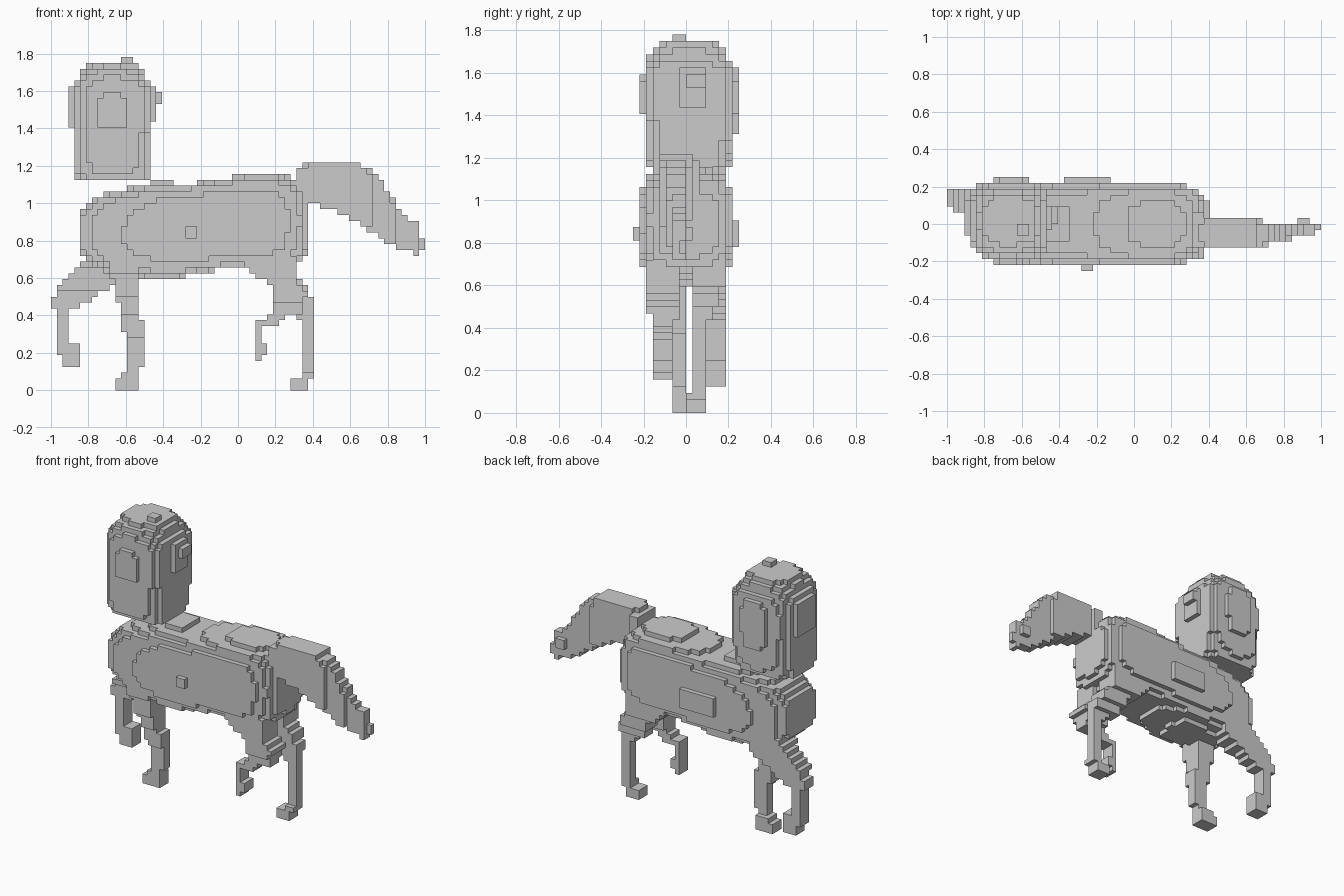
import bpy
import bmesh

NX, NY, NZ = 64, 16, 57
H = 1 / 32
CELLS = [(i, j, k) for i in range(NX) for j in range(NY) for k in range(NZ)]


def corner(g):
    return (-1 + g[0] * H, -.25 + g[1] * H, g[2] * H)


def centre(c):
    return corner([n + .5 for n in c])


def interp(stations, t):
    """Linear blend of the values stored at stations (t, values...)."""
    for a, b in zip(stations, stations[1:]):
        if a[0] <= t <= b[0]:
            f = (t - a[0]) / (b[0] - a[0])
            return [p + (q - p) * f for p, q in zip(a[1:], b[1:])]
    return None


def loft(axis, stations, power):
    """Rounded-box sections (t, u0, u1, v0, v1) along x or z."""
    def inside(p):
        t, u, v = (p[0], p[1], p[2]) if axis == 'x' else (p[2], p[0], p[1])
        s = interp(stations, t)
        if s is None:
            return False
        a = abs(2 * u - s[0] - s[1]) / (s[1] - s[0])
        b = abs(2 * v - s[2] - s[3]) / (s[3] - s[2])
        return a ** power + b ** power <= 1
    return inside


def limb(profile, widths):
    """Side outline in x, z with a y range changing over height."""
    def inside(p):
        w = interp(widths, p[2])
        if w is None or not w[0] <= p[1] <= w[1]:
            return False
        hit = False
        for (ax, az), (bx, bz) in zip(profile, profile[1:] + profile[:1]):
            if (az > p[2]) != (bz > p[2]) and p[0] < ax + (bx - ax) * (p[2] - az) / (bz - az):
                hit = not hit
        return hit
    return inside


def box(x0, x1, y0, y1, z0, z1):
    return lambda p: x0 < p[0] < x1 and y0 < p[1] < y1 and z0 < p[2] < z1


def any_of(*tests):
    return lambda p: any(t(p) for t in tests)


parts = {}

# Barrel, chest and rump, with raised patches on the flanks
parts["body"] = any_of(
    loft('x', [
        (-.85, -.14, .14, .735, .96), (-.78, -.175, .175, .68, 1.03),
        (-.66, -.20, .20, .61, 1.06), (-.46, -.213, .213, .60, 1.11),
        (-.34, -.225, .225, .60, 1.105), (-.20, -.225, .225, .63, 1.11),
        (0, -.225, .225, .655, 1.145), (.2, -.22, .22, .655, 1.15),
        (.28, -.20, .205, .67, 1.14), (.34, -.165, .18, .70, 1.10),
        (.375, -.11, .13, .76, 1.00)], 3.6),
    box(-.47, -.34, -.1, .1, 1.0, 1.125),
    box(-.37, -.14, 0, .26, .77, .90),
    box(-.27, -.21, -.26, 0, .80, .86))

# Tall rounded head with flat base, side tabs and a small crown bump
parts["head"] = any_of(
    loft('z', [
        (1.11, -.875, -.46, -.165, .185), (1.20, -.88, -.455, -.185, .212),
        (1.30, -.88, -.455, -.195, .235), (1.43, -.88, -.455, -.206, .24),
        (1.56, -.88, -.455, -.206, .24), (1.62, -.88, -.455, -.20, .235),
        (1.67, -.85, -.49, -.175, .20), (1.72, -.82, -.52, -.135, .165),
        (1.752, -.79, -.53, -.08, .13)], 3.1),
    box(-.62, -.56, -.065, 0, 1.73, 1.79),
    box(-.91, -.7, -.07, .13, 1.40, 1.62),
    box(-.6, -.437, -.035, .10, 1.43, 1.62),
    box(-.6, -.40, 0, .09, 1.53, 1.59))

# Arched, tapering tail
parts["tail"] = any_of(
    loft('x', [
        (.30, -.125, .07, 1.02, 1.17), (.38, -.128, .04, 1.0, 1.215),
        (.50, -.128, .034, .965, 1.225), (.62, -.128, .034, .91, 1.22),
        (.64, -.125, .025, .90, 1.215), (.72, -.11, .005, .84, 1.18),
        (.78, -.10, .005, .805, 1.09), (.86, -.066, .005, .755, .97),
        (.969, -.066, .005, .725, .885)], 8),
    box(.87, .94, 0, .035, .80, .86),
    box(.93, 1.01, -.035, .005, .74, .80))

# Lifted front leg on the far side
parts["raised_front_leg"] = limb(
    [(-.97, .44), (-1, .45), (-1, .48), (-.94, .57), (-.84, .67), (-.78, .74),
     (-.58, .74), (-.58, .60), (-.70, .54), (-.80, .48), (-.88, .44), (-.91, .41),
     (-.91, .25), (-.844, .25), (-.844, .125), (-.91, .125), (-.97, .20)],
    [(.12, .094, .19), (.50, .094, .19), (.56, .06, .19), (.75, .03, .19)])

# Planted front leg
parts["standing_front_leg"] = limb(
    [(-.70, .68), (-.65, .55), (-.65, .48), (-.62, .45), (-.62, .33), (-.59, .32),
     (-.59, .11), (-.65, .065), (-.65, 0), (-.53, 0), (-.53, .07), (-.50, .2),
     (-.50, .38), (-.53, .40), (-.53, .58), (-.55, .68)],
    [(0, -.065, .035), (.06, -.065, .035), (.10, -.065, 0), (.25, -.07, 0),
     (.45, -.12, 0), (.56, -.16, -.01), (.70, -.19, 0)])

# Planted hind leg
parts["standing_hind_leg"] = limb(
    [(.02, .70), (.05, .64), (.12, .60), (.18, .54), (.21, .47), (.27, .42),
     (.335, .385), (.335, .075), (.27, .065), (.27, 0), (.39, 0), (.39, .07),
     (.42, .08), (.42, .48), (.39, .49), (.39, .54), (.31, .60), (.30, .72)],
    [(0, 0, .094), (.06, 0, .094), (.1, .03, .094), (.40, .03, .10),
     (.50, .035, .14), (.60, .035, .18), (.75, .02, .19)])

# Lifted hind leg on the near side
parts["raised_hind_leg"] = limb(
    [(.02, .70), (.05, .64), (.12, .60), (.18, .54), (.20, .44), (.16, .385),
     (.08, .385), (.08, .16), (.11, .155), (.11, .125), (.14, .125), (.14, .19),
     (.17, .20), (.17, .25), (.14, .26), (.14, .33), (.20, .34), (.25, .39),
     (.33, .42), (.37, .52), (.31, .60), (.30, .72)],
    [(.12, -.13, -.09), (.155, -.13, -.09), (.16, -.158, -.06), (.40, -.158, -.06),
     (.50, -.175, -.03), (.60, -.19, -.02), (.75, -.20, -.02)])

# Assign every block to the first part that contains it
owner = {}
for cell in CELLS:
    p = centre(cell)
    for name, inside in parts.items():
        if inside(p):
            owner[cell] = name
            break

# Corner offsets of each block face, keyed by outward direction
SIDES = {
    (1, 0, 0): [(1, 0, 0), (1, 1, 0), (1, 1, 1), (1, 0, 1)],
    (-1, 0, 0): [(0, 0, 0), (0, 0, 1), (0, 1, 1), (0, 1, 0)],
    (0, 1, 0): [(0, 1, 0), (0, 1, 1), (1, 1, 1), (1, 1, 0)],
    (0, -1, 0): [(0, 0, 0), (1, 0, 0), (1, 0, 1), (0, 0, 1)],
    (0, 0, 1): [(0, 0, 1), (1, 0, 1), (1, 1, 1), (0, 1, 1)],
    (0, 0, -1): [(0, 0, 0), (0, 1, 0), (1, 1, 0), (1, 0, 0)],
}

# Skin each part with its exposed block faces only
for name in parts:
    bm = bmesh.new()
    verts = {}
    for cell in (c for c in CELLS if owner.get(c) == name):
        for d, corners in SIDES.items():
            if tuple(a + b for a, b in zip(cell, d)) in owner:
                continue
            face = []
            for o in corners:
                g = tuple(a + b for a, b in zip(cell, o))
                if g not in verts:
                    verts[g] = bm.verts.new(corner(g))
                face.append(verts[g])
            bm.faces.new(face)
    mesh = bpy.data.meshes.new(name)
    bm.to_mesh(mesh)
    bm.free()
    bpy.context.collection.objects.link(bpy.data.objects.new(name, mesh))
